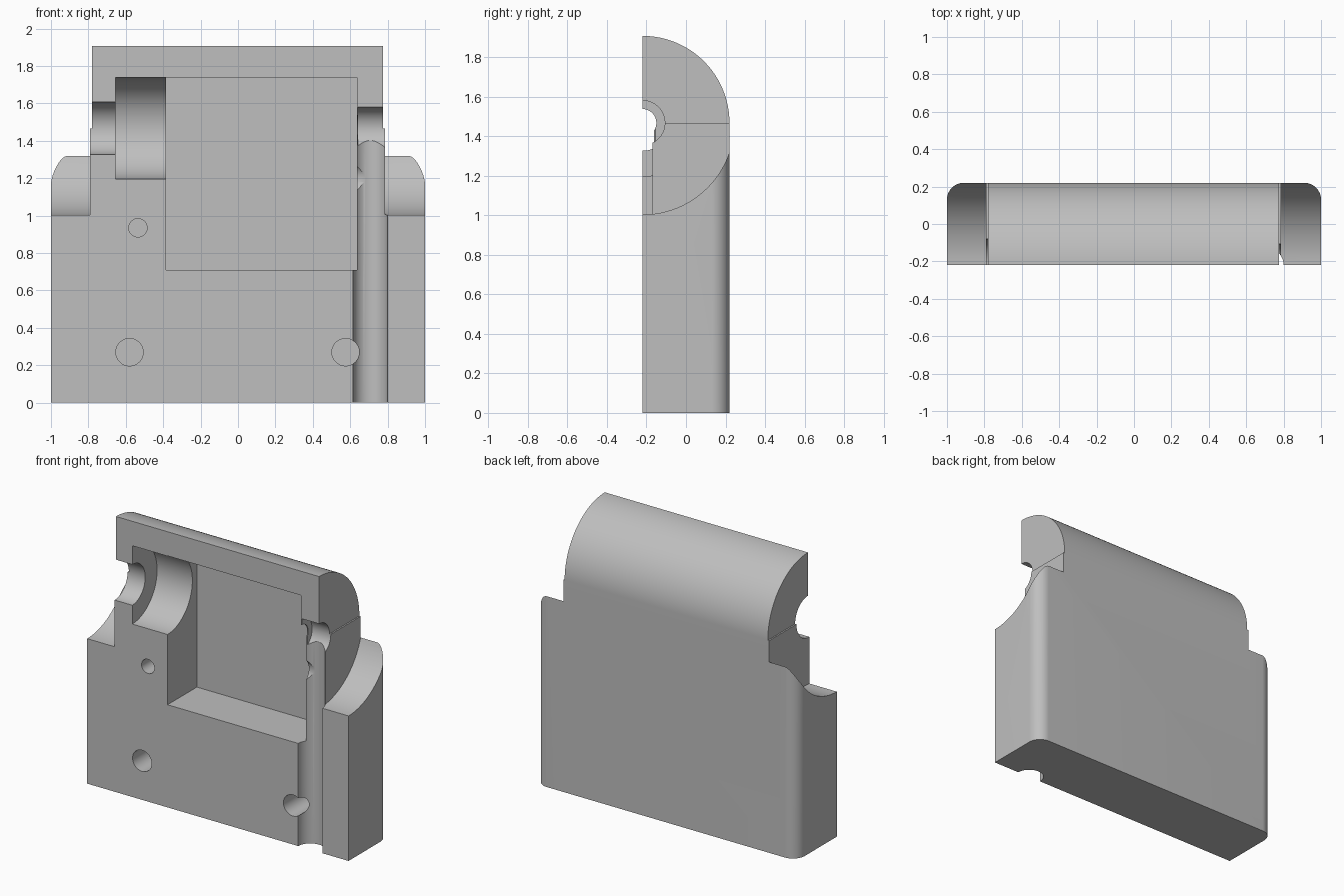
import bpy, bmesh, math
from mathutils import Matrix

if "Cube" in bpy.data.objects:
    bpy.data.objects.remove(bpy.data.objects["Cube"], do_unlink=True)

FRONT, BACK = -0.22, 0.22
AXIS = 1.467          # height of the horizontal bore axis
DEPTH = BACK - FRONT

grey = bpy.data.materials.new("plain_grey")
grey.use_nodes = True
colour = (0.52, 0.52, 0.52, 1)
grey.diffuse_color = colour
grey.node_tree.nodes["Principled BSDF"].inputs["Base Color"].default_value = colour


def finish(bm, name):
    bmesh.ops.recalc_face_normals(bm, faces=bm.faces)
    mesh = bpy.data.meshes.new(name)
    bm.to_mesh(mesh)
    bm.free()
    mesh.materials.append(grey)
    obj = bpy.data.objects.new(name, mesh)
    bpy.context.collection.objects.link(obj)
    return obj


def prism(name, points, direction):
    """Extrude a closed outline along a direction."""
    bm = bmesh.new()
    face = bm.faces.new([bm.verts.new(p) for p in points])
    new = bmesh.ops.extrude_face_region(bm, geom=[face])["geom"]
    bmesh.ops.translate(bm, vec=direction,
                        verts=[v for v in new if isinstance(v, bmesh.types.BMVert)])
    return finish(bm, name)


def box(name, x0, x1, y0, y1, z0, z1):
    return prism(name, [(x0, y0, z0), (x1, y0, z0), (x1, y1, z0), (x0, y1, z0)],
                 (0, 0, z1 - z0))


def rod(name, axis, start, end, a, b, radius):
    """Cylinder along an axis; a and b are its other two coordinates in order."""
    turn = {"x": Matrix.Rotation(math.pi / 2, 4, "Y"),
            "y": Matrix.Rotation(math.pi / 2, 4, "X"), "z": Matrix()}[axis]
    mid = (start + end) / 2
    place = {"x": (mid, a, b), "y": (a, mid, b), "z": (a, b, mid)}[axis]
    bm = bmesh.new()
    bmesh.ops.create_cone(bm, cap_ends=True, segments=96, radius1=radius,
                          radius2=radius, depth=end - start,
                          matrix=Matrix.Translation(place) @ turn)
    return finish(bm, name)


def combine(target, other, operation="DIFFERENCE"):
    mod = target.modifiers.new("boolean", "BOOLEAN")
    mod.operation, mod.solver, mod.object = operation, "EXACT", other
    bpy.context.view_layer.objects.active = target
    bpy.ops.object.modifier_apply(modifier=mod.name)
    bpy.data.objects.remove(other, do_unlink=True)


def arc(cx, cy, radius, start, end, steps):
    angles = [math.radians(start + (end - start) * i / steps) for i in range(steps + 1)]
    return [(cx + radius * math.cos(t), cy + radius * math.sin(t)) for t in angles]


# Main block with rounded rear corners
r = 0.09
plan = ([(-1, FRONT), (1, FRONT)] + arc(1 - r, BACK - r, r, 0, 90, 16)
        + arc(r - 1, BACK - r, r, 90, 180, 16))
housing = prism("housing_half", [(x, y, 0) for x, y in plan], (0, 0, AXIS))

# Curved shoulders on both sides
for x0, x1 in ((-1.1, -0.79), (0.785, 1.1)):
    combine(housing, rod("shoulder_cut", "x", x0, x1, FRONT, AXIS, 0.464))

# Quarter round top
top = [(FRONT, AXIS)] + arc(FRONT, AXIS, DEPTH, 0, 90, 48)
combine(housing, prism("round_top", [(-0.78, y, z) for y, z in top], (1.555, 0, 0)), "UNION")

# Pocket, stepped bores, vertical groove and side port
cutters = [
    box("pocket", -0.385, 0.635, -0.5, 0.1, 0.71, 1.74),
    rod("wide_bore", "x", -0.655, -0.3, FRONT, AXIS, 0.271),
    rod("left_bore", "x", -1.1, -0.6, FRONT, AXIS, 0.141),
    rod("right_bore", "x", 0.642, 1.1, FRONT, AXIS, 0.113),
    rod("wall_bore", "x", 0.6, 0.7, FRONT, AXIS, 0.07),
    rod("groove", "z", -0.1, AXIS, 0.7075, FRONT, 0.0925),
    rod("side_port", "x", 0.6, 0.7, FRONT, 1.2, 0.088),
]

# Blind holes in the front face
for x, z, radius in ((-0.535, 0.935, 0.049), (-0.58, 0.27, 0.073), (0.575, 0.27, 0.073)):
    cutters.append(rod("blind_hole", "y", -0.4, 0.05, x, z, radius))

for cutter in cutters:
    combine(housing, cutter)

bpy.ops.object.select_all(action="DESELECT")
housing.select_set(True)
bpy.context.view_layer.objects.active = housing
bpy.ops.object.shade_smooth_by_angle(angle=math.radians(25))
